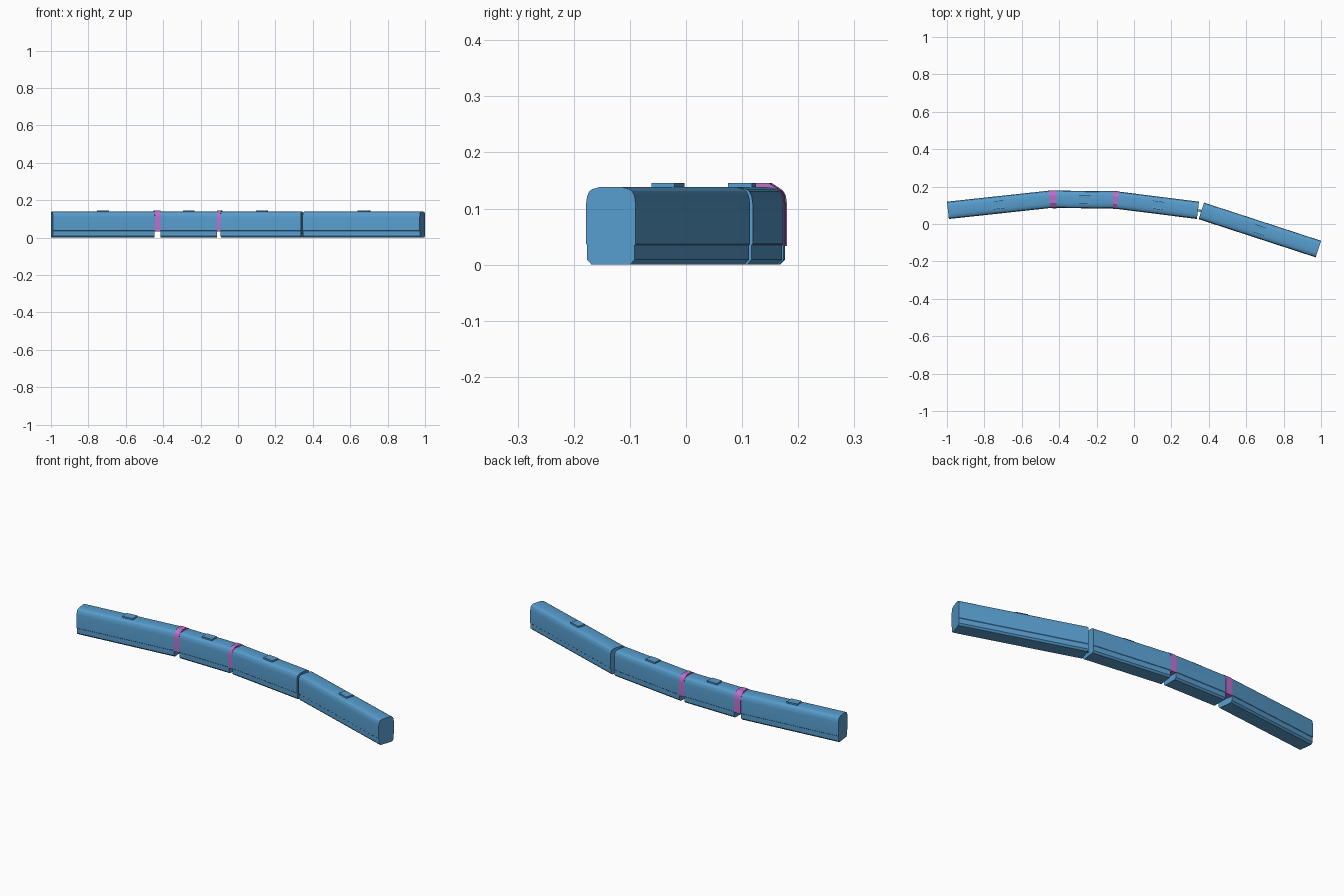
import bpy, bmesh, math
from mathutils import Matrix, Vector

if "Cube" in bpy.data.objects:
    bpy.data.objects.remove(bpy.data.objects["Cube"])


def material(name, rgb):
    m = bpy.data.materials.new(name)
    m.diffuse_color = (*rgb, 1)
    m.use_nodes = True
    m.node_tree.nodes["Principled BSDF"].inputs["Base Color"].default_value = m.diffuse_color
    return m


BLUE = material("body blue", (0.095, 0.335, 0.61))
PURPLE = material("bellows purple", (0.50, 0.155, 0.58))

# Half cross-sections (sideways, height), from bottom to roof
BODY = [(0.036, 0.0), (0.0445, 0.009), (0.0445, 0.035), (0.0465, 0.037), (0.0465, 0.108),
        (0.0445, 0.122), (0.040, 0.131), (0.034, 0.135), (0.022, 0.138)]
BELLOWS = [(0.048, 0.033), (0.048, 0.108), (0.046, 0.123), (0.041, 0.132),
           (0.034, 0.137), (0.020, 0.146)]


def finish(name, bm, mat, smooth=False):
    bmesh.ops.recalc_face_normals(bm, faces=bm.faces)
    me = bpy.data.meshes.new(name)
    bm.to_mesh(me)
    bm.free()
    me.materials.append(mat)
    ob = bpy.data.objects.new(name, me)
    bpy.context.collection.objects.link(ob)
    if smooth:
        bpy.ops.object.select_all(action='DESELECT')
        bpy.context.view_layer.objects.active = ob
        ob.select_set(True)
        bpy.ops.object.shade_smooth_by_angle(angle=math.radians(25))
    return ob


def loft(name, half, stations, mat):
    """Skin a mirrored section through (x, y, heading) stations."""
    section = half + [(-s, z) for s, z in reversed(half)]
    bm = bmesh.new()
    rings = []
    for x, y, a in stations:
        rings.append([bm.verts.new((x - s * math.sin(a), y + s * math.cos(a), z))
                      for s, z in section])
    n = len(section)
    for r0, r1 in zip(rings, rings[1:]):
        for i in range(n):
            j = (i + 1) % n
            bm.faces.new((r0[i], r0[j], r1[j], r1[i]))
    bm.faces.new(rings[0])
    bm.faces.new(rings[-1])
    return finish(name, bm, mat, True)


def box(name, centre, size, heading, mat):
    bm = bmesh.new()
    m = (Matrix.Translation(centre) @ Matrix.Rotation(heading, 4, 'Z')
         @ Matrix.Diagonal((*size, 1)))
    bmesh.ops.create_cube(bm, size=1, matrix=m)
    return finish(name, bm, mat)


# Centre line of each car, from left end to right end
CARS = [("rear_car", (-0.995, 0.073), (-0.450, 0.132)),
        ("middle_short_car", (-0.414, 0.132), (-0.112, 0.129)),
        ("middle_long_car", (-0.087, 0.127), (0.342, 0.073)),
        ("front_car", (0.360, 0.070), (0.986, -0.134))]
ends = []
for name, p, q in CARS:
    p, q = Vector(p), Vector(q)
    a = math.atan2(q.y - p.y, q.x - p.x)
    ends.append(((p.x, p.y, a), (q.x, q.y, a)))
    # Car body
    loft(name + "_body", BODY, ends[-1], BLUE)
    # Roof unit
    mid = (p + q) / 2
    box(name + "_roof_unit", (mid.x, mid.y, 0.141), (0.06, 0.043, 0.010), a, BLUE)

# Bellows joining the first three cars
for i, name in enumerate(("rear_bellows", "middle_bellows")):
    loft(name, BELLOWS, (ends[i][1], ends[i + 1][0]), PURPLE)

# Small coupler between the last two cars
box("coupler", (0.351, 0.0715, 0.022), (0.022, 0.012, 0.006), math.radians(-12), BLUE)
